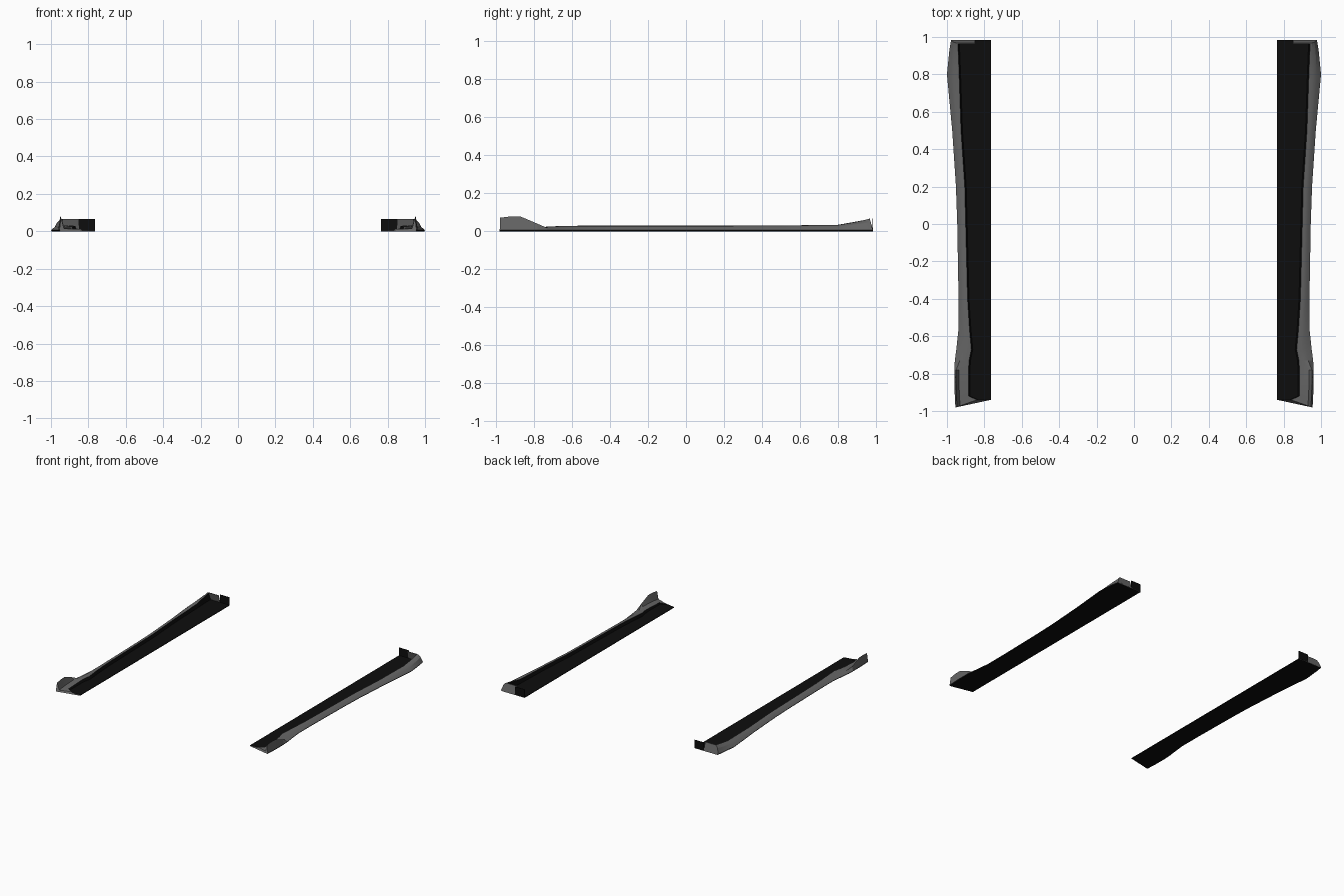
import bpy, bmesh, math

cube = bpy.data.objects.get("Cube")
if cube:
    bpy.data.objects.remove(cube, do_unlink=True)


def make_material(name, value):
    mat = bpy.data.materials.new(name)
    mat.use_nodes = True
    colour = (value, value, value, 1)
    mat.diffuse_color = colour
    mat.node_tree.nodes["Principled BSDF"].inputs["Base Color"].default_value = colour
    return mat


BLACK = make_material("matte black", 0.004)
GREY = make_material("dark grey", 0.13)
INNER_X = 0.765
REAR_Y = 0.985
REAR_TOP = 0.067

# Stations along the skirt: y, lip x, lip z, outer x, fin height
STATIONS = [
    (-.94, .84, .012, .955, .072),
    (-.92, .885, .016, .958, .079),
    (-.87, .885, .018, .96, .078),
    (-.78, .885, .022, .96, .04),
    (-.73, .882, .025, .958, 0),
    (-.67, .87, .028, .95, 0),
    (-.56, .88, .03, .938, 0),
    (-.4, .89, .03, .938, 0),
    (0, .9, .03, .945, 0),
    (.2, .905, .03, .952, 0),
    (.5, .925, .031, .972, 0),
    (.8, .935, .035, 1, 0),
    (.93, .94, .058, .987, 0),
    (REAR_Y, .94, REAR_TOP, .978, 0),
]


def section(lip_x, lip_z, out_x, fin):
    """Closed cross-section: flat floor, inner riser, then the outer skin."""
    width = out_x - lip_x
    if fin:
        mid = (out_x - .025, lip_z + .002)
        crest = (out_x - .009, fin)
    else:
        mid = (lip_x + width * .3, lip_z * .95)
        crest = (lip_x + width * .65, lip_z * .72)
    return [(INNER_X, 0), (INNER_X, .005), (lip_x - .008, .006), (lip_x, lip_z),
            mid, crest, (out_x, .007), (out_x - .004, 0)]


def finish(bm, name, materials):
    bmesh.ops.recalc_face_normals(bm, faces=bm.faces)
    mesh = bpy.data.meshes.new(name)
    bm.to_mesh(mesh)
    bm.free()
    for mat in materials:
        mesh.materials.append(mat)
    obj = bpy.data.objects.new(name, mesh)
    bpy.context.collection.objects.link(obj)
    return obj


def build_skirt(side, label):
    bm = bmesh.new()
    rings = []
    for index, (y, lip_x, lip_z, out_x, fin) in enumerate(STATIONS):
        ring = []
        for x, z in section(lip_x, lip_z, out_x, fin):
            py = y
            if index == 0:  # swept front tip
                py -= .04 * min(1, max(0, (x - .84) / .11))
            if index == len(STATIONS) - 1:  # leaning rear end
                py -= .018 * z / REAR_TOP
            ring.append(bm.verts.new((side * x, py, z)))
        rings.append(ring)
    count = len(rings[0])
    for a, b in zip(rings, rings[1:]):
        for i in range(count):
            j = (i + 1) % count
            face = bm.faces.new((a[i], a[j], b[j], b[i]))
            face.material_index = 1 if i in (3, 4, 5) else 0
    for ring in (rings[0], rings[-1]):
        bm.faces.new(ring).material_index = 1
    obj = finish(bm, label + "_side_skirt", (BLACK, GREY))
    bpy.ops.object.select_all(action="DESELECT")
    obj.select_set(True)
    bpy.context.view_layer.objects.active = obj
    bpy.ops.object.shade_smooth_by_angle(angle=math.radians(25))


def build_rear_wall(side, name, x_start, x_end, lean, mat):
    """Thin upright plate closing the rear of the floor."""
    bm = bmesh.new()
    bmesh.ops.create_cube(bm, size=1)
    for v in bm.verts:
        x = x_start if v.co.x < 0 else x_end
        top = v.co.z > 0
        y = REAR_Y - (.005 if v.co.y < 0 else 0) - (lean if top else 0)
        v.co = (side * x, y, REAR_TOP if top else .003)
    finish(bm, name, (mat,))


for side, label in ((1, "left"), (-1, "right")):
    build_skirt(side, label)
    build_rear_wall(side, label + "_rear_inner_plate", INNER_X, .85, 0, BLACK)
    build_rear_wall(side, label + "_rear_outer_plate", .85, .942, .018, GREY)
